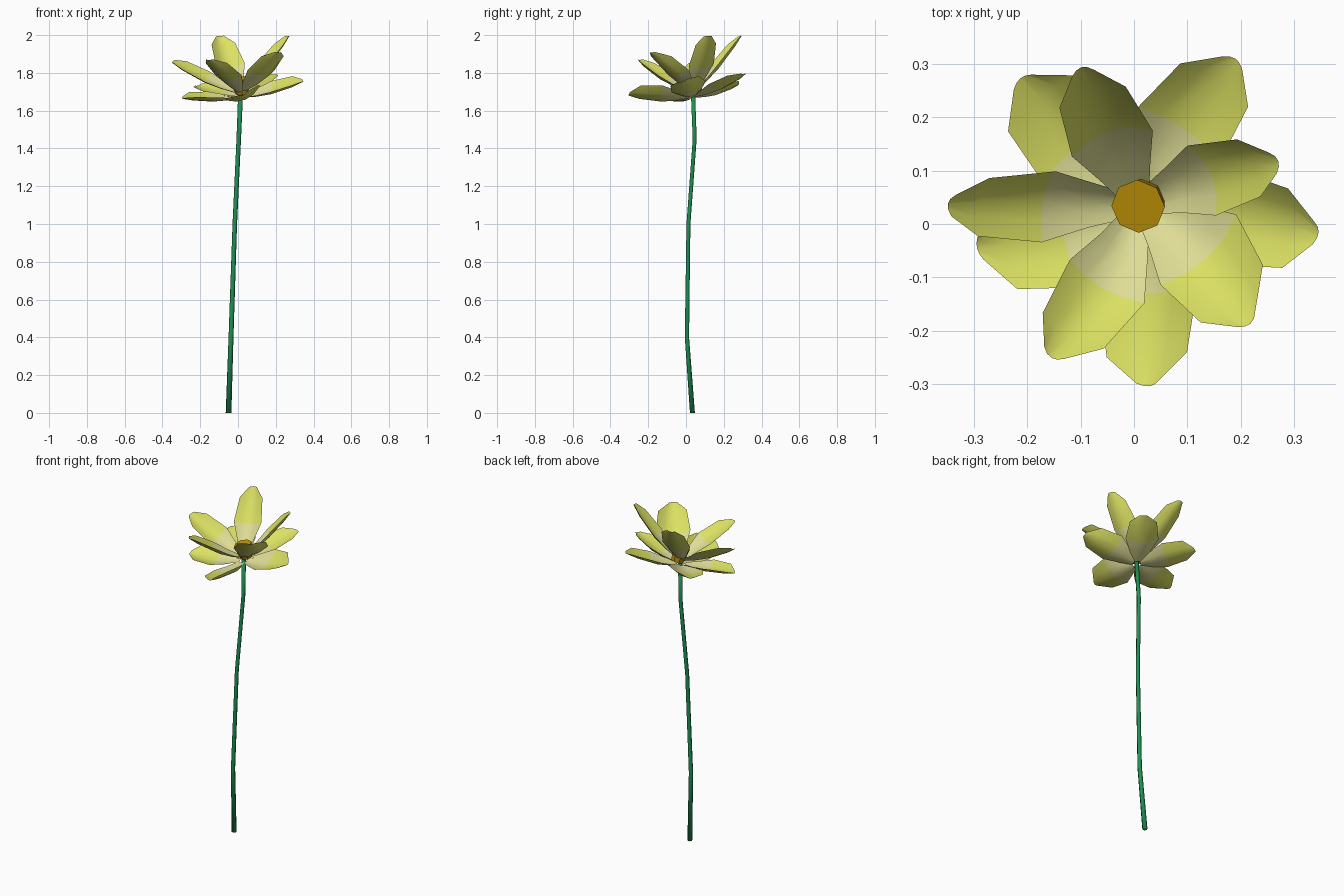
import bpy, bmesh, math
from mathutils import Vector, Matrix

if "Cube" in bpy.data.objects:
    bpy.data.objects.remove(bpy.data.objects["Cube"])


def material(name, rgb):
    m = bpy.data.materials.new(name)
    m.diffuse_color = (*rgb, 1)
    m.use_nodes = True
    m.node_tree.nodes["Principled BSDF"].inputs["Base Color"].default_value = m.diffuse_color
    return m


GREEN = material("stem green", (0.014, 0.28, 0.085))
YELLOW = material("petal yellow", (0.71, 0.75, 0.125))
PALE = material("petal pale base", (0.73, 0.72, 0.30))
ORANGE = material("centre orange", (0.52, 0.29, 0.003))

# The whole flower head leans forwards and to the left
FLOWER_AXIS = Vector((-0.19, -0.23, 1)).normalized()


def finish(name, bm, mats, smooth):
    me = bpy.data.meshes.new(name)
    for f in bm.faces:
        f.smooth = smooth
    bm.to_mesh(me)
    bm.free()
    for m in mats:
        me.materials.append(m)
    ob = bpy.data.objects.new(name, me)
    bpy.context.collection.objects.link(ob)
    return ob


# Stem: a gently bent six-sided tube, capped
def stem():
    path = [(-0.05, 0.034, 0, 0.015), (-0.037, 0.005, 0.4, 0.013), (-0.017, 0.013, 1.0, 0.012),
            (0.004, 0.046, 1.45, 0.012), (0.014, 0.037, 1.7, 0.013)]
    bm = bmesh.new()
    rings = [[bm.verts.new((x + r * math.cos(k * math.pi / 3), y + r * math.sin(k * math.pi / 3), z))
              for k in range(6)] for x, y, z, r in path]
    for a, b in zip(rings, rings[1:]):
        for k in range(6):
            n = (k + 1) % 6
            bm.faces.new((a[k], a[n], b[n], b[k]))
    bm.faces.new(rings[0][::-1])
    bm.faces.new(rings[-1])
    finish("stem", bm, [GREEN], True)


# Petal: cupped sheet, rolled about its axis and bent sideways, pale up to its widest row
def petal(name, tip, width, roll, bend, base_z, sag, cup):
    base = Vector((0.01, 0.035, base_z))
    axis = Vector(tip) - base
    flat = Vector((-axis.y, axis.x, 0)).normalized()
    level_up = axis.cross(flat).normalized()
    a = math.radians(roll)
    side = flat * math.cos(a) + level_up * math.sin(a)
    up = axis.cross(side).normalized()
    rows = [(0.06, 0.025), (0.25, width * 0.62), (0.48, width),
            (0.82, width * 0.82), (0.97, 0.022)]
    bm = bmesh.new()
    grid = []
    for i, (t, hw) in enumerate(rows):
        row = []
        for k in range(-2, 3):
            s = k / 2
            bow = 4 * t * (1 - t)
            along = t + (0.02 * (1 - s * s) if i == len(rows) - 1 else 0)
            lift = cup * hw * s * s - sag * bow
            row.append(bm.verts.new(base + axis * along + side * hw * s + flat * bend * bow + up * lift))
        grid.append(row)
    for i in range(len(rows) - 1):
        for k in range(4):
            f = bm.faces.new((grid[i][k + 1], grid[i][k], grid[i + 1][k], grid[i + 1][k + 1]))
            f.material_index = 1 if i < 2 else 0
    bm.normal_update()
    if sum(f.normal.dot(up) for f in bm.faces) < 0:
        bmesh.ops.reverse_faces(bm, faces=bm.faces)
    finish(name, bm, [YELLOW, PALE], True)


# Flower centre: tilted eight-sided button narrowing down to the stem
def centre():
    bm = bmesh.new()
    bmesh.ops.create_cone(bm, cap_ends=True, segments=8, radius1=0.035, radius2=0.051, depth=0.08)
    tilt = Vector((0, 0, 1)).rotation_difference(FLOWER_AXIS).to_matrix().to_4x4()
    bm.transform(Matrix.Translation((0.015, 0.042, 1.73)) @ tilt)
    finish("flower_centre", bm, [ORANGE], False)


stem()
centre()

# tip, half width, roll in degrees, sideways bend
inner = [((-0.352, 0.037, 1.86), 0.073, -24, 0.0), ((-0.10, 0.295, 2.0), 0.08, -7, 0.0),
         ((0.272, 0.118, 2.0), 0.071, 6, 0.01), ((0.218, -0.19, 1.912), 0.097, 0, 0.025),
         ((-0.158, -0.252, 1.872), 0.081, 0, 0.02)]
outer = [((0.025, -0.308, 1.685), 0.1, 23, 0.016), ((0.349, -0.018, 1.757), 0.096, 19, 0.01),
         ((0.192, 0.312, 1.795), 0.092, 2, 0.012), ((-0.216, 0.275, 1.735), 0.1, -12, 0.0),
         ((-0.298, -0.045, 1.665), 0.1, -9, 0.018)]
for i, (tip, w, roll, bend) in enumerate(inner):
    petal(f"inner_petal_{i + 1}", tip, w, roll, bend, 1.69, 0.02, 0.4)
for i, (tip, w, roll, bend) in enumerate(outer):
    petal(f"outer_petal_{i + 1}", tip, w, roll, bend, 1.67, 0.02, 0.38)
